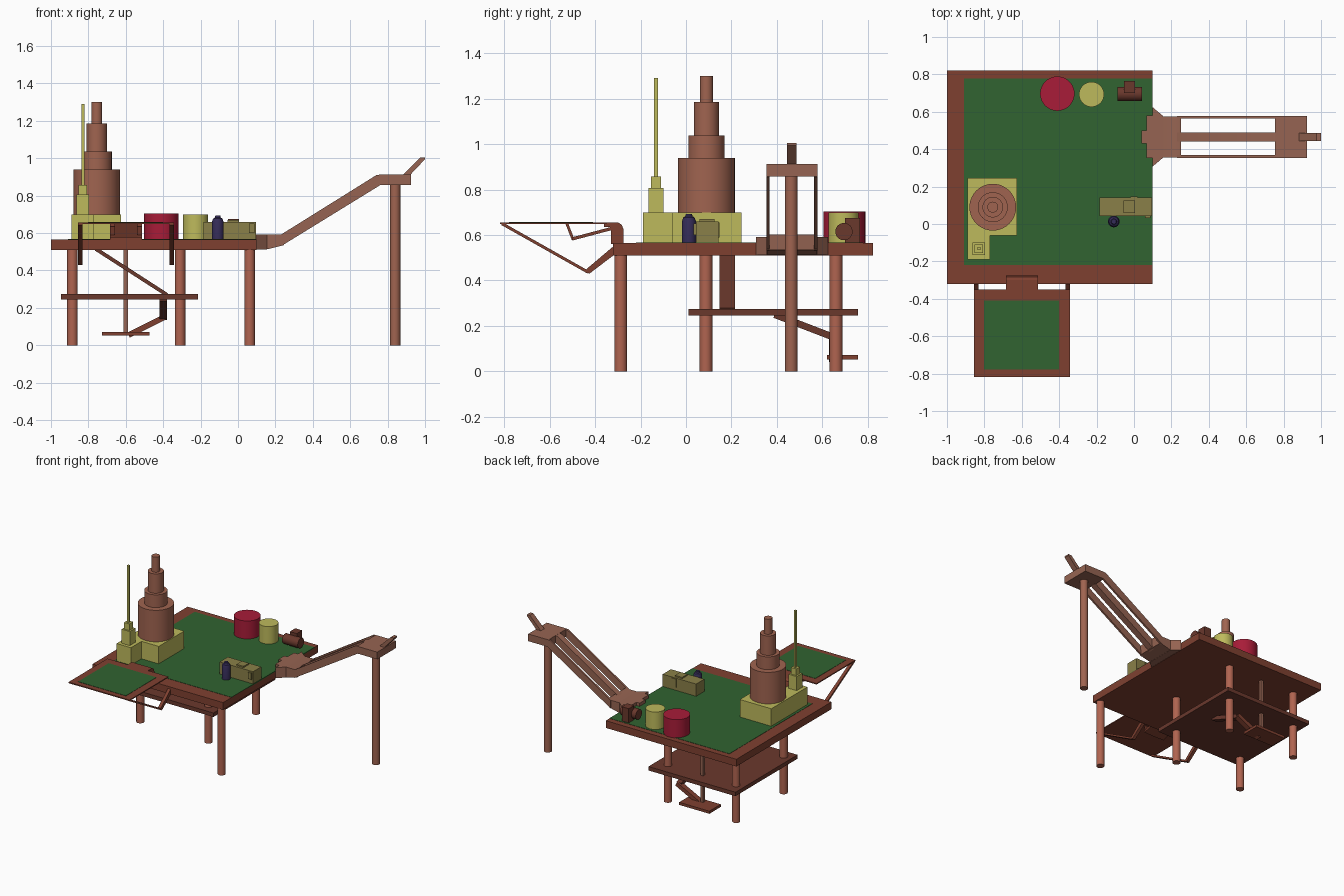
import bpy, bmesh, math
from mathutils import Vector

if "Cube" in bpy.data.objects:
    bpy.data.objects.remove(bpy.data.objects["Cube"])


def material(name, hexcode):
    m = bpy.data.materials.new(name)
    srgb = [int(hexcode[i:i + 2], 16) / 255 for i in (0, 2, 4)]
    m.diffuse_color = [((c + 0.055) / 1.055) ** 2.4 if c > 0.04 else c / 12.92 for c in srgb] + [1]
    m.use_nodes = True
    m.node_tree.nodes["Principled BSDF"].inputs["Base Color"].default_value = m.diffuse_color
    return m


WOOD = material("wood", "7F4030")
DARK = material("dark_wood", "6A382C")
LEG = material("leg_wood", "B06450")
TAN = material("ramp_wood", "966452")
TOWER = material("tower_clay", "A06450")
GREEN = material("green_felt", "316331")
YELLOW = material("yellow", "BEBA5C")
RED = material("red", "A81C38")
OLIVE = material("olive", "8A8048")
NAVY = material("navy", "352C58")


def finish(name, bm, mat):
    bmesh.ops.recalc_face_normals(bm, faces=bm.faces)
    me = bpy.data.meshes.new(name)
    bm.to_mesh(me)
    bm.free()
    me.materials.append(mat)
    me.shade_smooth()
    me.set_sharp_from_angle(angle=math.radians(30))
    ob = bpy.data.objects.new(name, me)
    bpy.context.collection.objects.link(ob)
    return ob


def prism(name, pts, axis, lo, hi, mat):
    """Extrude a 2D profile along an axis; profile is in the other two axes."""
    def place(p, d):
        return {"x": (d, *p), "y": (p[0], d, p[1]), "z": (*p, d)}[axis]
    bm = bmesh.new()
    a = [bm.verts.new(place(p, lo)) for p in pts]
    b = [bm.verts.new(place(p, hi)) for p in pts]
    bm.faces.new(a)
    bm.faces.new(b)
    for i in range(len(pts)):
        j = (i + 1) % len(pts)
        bm.faces.new((a[i], a[j], b[j], b[i]))
    return finish(name, bm, mat)


def box(name, x, y, z, mat):
    return prism(name, [(x[0], y[0]), (x[1], y[0]), (x[1], y[1]), (x[0], y[1])], "z", *z, mat)


def bar(name, p, q, t, axis, lo, hi, mat):
    """Straight strip of thickness t from p to q in profile."""
    p, q = Vector(p), Vector(q)
    d = (q - p).normalized() * t / 2
    n = Vector((-d.y, d.x))
    return prism(name, [p + n, p - n, q - n, q + n], axis, lo, hi, mat)


def lathe(name, centre, profile, mat, sides=32):
    """Stacked rings of (radius, z), capped at both ends."""
    bm = bmesh.new()
    rings = [[bm.verts.new((centre[0] + r * math.cos(2 * math.pi * i / sides),
                            centre[1] + r * math.sin(2 * math.pi * i / sides), z))
              for i in range(sides)] for r, z in profile]
    bm.faces.new(rings[0])
    bm.faces.new(rings[-1])
    for a, b in zip(rings, rings[1:]):
        for i in range(sides):
            j = (i + 1) % sides
            bm.faces.new((a[i], a[j], b[j], b[i]))
    return finish(name, bm, mat)


# Table, felt and legs
box("table_top", (-1, 0.1), (-0.322, 0.822), (0.51, 0.565), WOOD)
box("table_felt", (-0.91, 0.1), (-0.22, 0.778), (0.56, 0.567), GREEN)
for x, y in [(-0.885, 0.088), (-0.885, 0.66), (-0.31, 0.088), (-0.31, 0.66), (0.063, -0.287)]:
    lathe("table_leg", (x, y), [(0.028, 0), (0.028, 0.515)], LEG)

# Lower shelf with chutes and foot plate
box("shelf", (-0.947, -0.214), (0.01, 0.757), (0.245, 0.275), DARK)
bar("upper_chute", (-0.76, 0.515), (-0.38, 0.27), 0.02, "y", 0.148, 0.216, DARK)
bar("middle_chute", (0.39, 0.25), (0.65, 0.15), 0.03, "x", -0.42, -0.38, DARK)
bar("lower_chute", (-0.385, 0.155), (-0.585, 0.055), 0.03, "y", 0.63, 0.67, WOOD)
box("foot_plate", (-0.727, -0.473), (0.62, 0.757), (0.052, 0.072), WOOD)
box("foot_plate_post", (-0.611, -0.589), (0.645, 0.667), (0.06, 0.515), TAN)

# Front side tray with hinge bridge and folding brackets
box("side_tray", (-0.855, -0.342), (-0.818, -0.35), (0.648, 0.656), WOOD)
box("side_tray_felt", (-0.803, -0.4), (-0.778, -0.41), (0.652, 0.658), GREEN)
prism("tray_bridge", [(-0.36, 0.656), (-0.30, 0.656), (-0.283, 0.645), (-0.275, 0.625),
                      (-0.275, 0.56), (-0.33, 0.56), (-0.33, 0.635), (-0.36, 0.635)],
      "x", -0.684, -0.513, WOOD)
bar("tray_catch_floor", (-0.5, 0.583), (-0.315, 0.632), 0.014, "x", -0.684, -0.513, WOOD)
bar("tray_catch_lip", (-0.525, 0.652), (-0.497, 0.58), 0.012, "x", -0.66, -0.537, WOOD)
for x in (-0.855, -0.366):
    bar("bracket_long_arm", (-0.81, 0.65), (-0.43, 0.436), 0.013, "x", x, x + 0.024, WOOD)
    prism("bracket_short_arm", [(-0.45, 0.44), (-0.425, 0.43), (-0.32, 0.51), (-0.32, 0.55)],
          "x", x, x + 0.024, WOOD)

# Stepped tower and mast on a two-part plinth
prism("tower_plinth", [(-0.89, -0.19), (-0.77, -0.19), (-0.77, -0.062), (-0.625, -0.062),
                       (-0.625, 0.245), (-0.89, 0.245)], "z", 0.565, 0.70, YELLOW)
lathe("tower", (-0.755, 0.09), [(0.125, 0.69), (0.125, 0.94), (0.08, 0.94), (0.08, 1.037),
                                (0.055, 1.037), (0.055, 1.185), (0.029, 1.185), (0.029, 1.3)], TOWER, 40)
for name, w, z0, z1 in [("mast_base", 0.034, 0.69, 0.807), ("mast_collar", 0.022, 0.80, 0.857),
                        ("mast_pole", 0.008, 0.85, 1.29)]:
    box(name, (-0.83 - w, -0.83 + w), (-0.132 - w, -0.132 + w), (z0, z1), YELLOW)

# Drums and small pieces on the table
lathe("red_drum", (-0.41, 0.697), [(0.092, 0.56), (0.092, 0.704)], RED, 40)
lathe("yellow_drum", (-0.227, 0.693), [(0.067, 0.56), (0.067, 0.70)], YELLOW, 40)
barrel = lathe("barrel", (0, 0), [(0.038, -0.066), (0.038, 0.066)], DARK)
barrel.rotation_euler = (0, math.pi / 2, 0)
barrel.location = (-0.023, 0.695, 0.615)
box("barrel_block", (-0.053, 0.005), (0.70, 0.765), (0.565, 0.675), DARK)
box("olive_case", (-0.185, 0.097), (0.043, 0.142), (0.56, 0.66), OLIVE)
box("olive_case_latch", (0.06, 0.088), (0.033, 0.05), (0.60, 0.65), OLIVE)
box("olive_case_back_latch", (-0.02, 0.02), (0.135, 0.148), (0.59, 0.655), OLIVE)
box("olive_case_cap", (-0.055, 0.005), (0.06, 0.125), (0.655, 0.67), OLIVE)
lathe("navy_bottle", (-0.108, 0.013), [(0.031, 0.56), (0.031, 0.66), (0.025, 0.677),
                                       (0.016, 0.683), (0.013, 0.693)], NAVY, 24)

# Ramp landing: lip on the table, flared flange, narrowing body
YC = 0.466
prism("ramp_lip", [(0.04, YC - 0.035), (0.067, YC - 0.035), (0.067, YC - 0.113), (0.105, YC - 0.113),
                   (0.105, YC + 0.113), (0.067, YC + 0.113), (0.067, YC + 0.035), (0.04, YC + 0.035)],
      "z", 0.56, 0.592, TAN)
prism("ramp_flange", [(0.1, YC - 0.158), (0.155, YC - 0.112), (0.155, YC + 0.112), (0.1, YC + 0.158)],
      "z", 0.512, 0.592, TAN)
prism("ramp_landing", [(0.15, 0.512), (0.245, 0.535), (0.25, 0.603), (0.23, 0.592), (0.15, 0.592)],
      "y", YC - 0.11, YC + 0.11, TAN)

# Ramp rails, centre board, upper deck and tall leg
for name, y, w in [("ramp_rail", YC - 0.105, 0.007), ("ramp_rail", YC + 0.105, 0.007),
                   ("ramp_centre_board", YC, 0.024)]:
    prism(name, [(0.23, 0.53), (0.76, 0.856), (0.76, 0.912), (0.74, 0.91), (0.23, 0.592)],
          "y", y - w, y + w, TAN)
box("ramp_deck", (0.755, 0.925), (YC - 0.112, YC + 0.112), (0.857, 0.912), TAN)
prism("deck_spout", [(0.875, 0.905), (0.915, 0.905), (1.0, 0.995), (1.0, 1.005), (0.975, 1.005)],
      "y", YC - 0.021, YC + 0.021, TAN)
lathe("ramp_leg", (0.84, YC - 0.003), [(0.028, 0), (0.028, 0.86)], TOWER)
